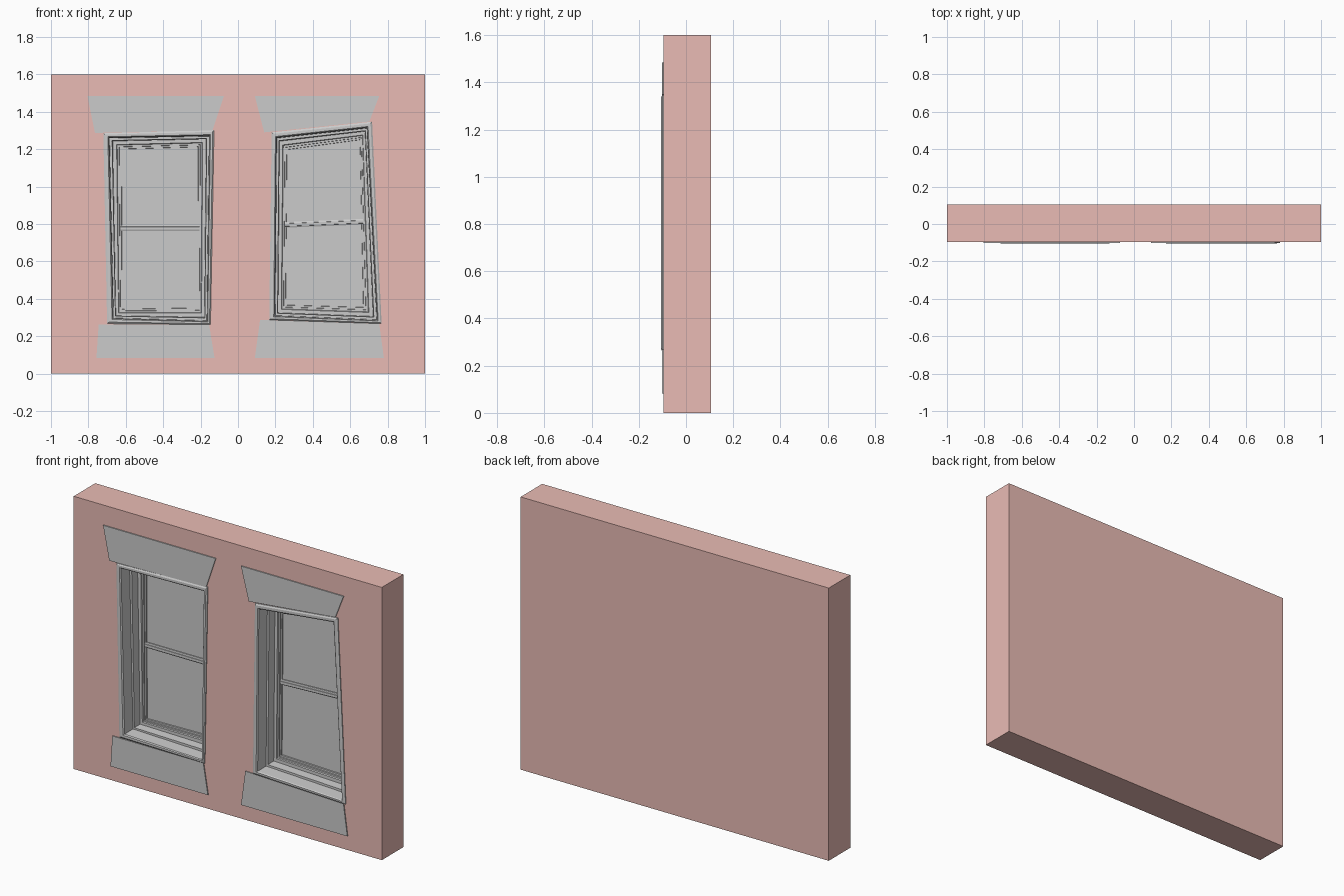
import bpy, bmesh
from mathutils import Vector

if "Cube" in bpy.data.objects:
    bpy.data.objects.remove(bpy.data.objects["Cube"])


def make_object(name, bm):
    bmesh.ops.recalc_face_normals(bm, faces=bm.faces[:])
    mesh = bpy.data.meshes.new(name)
    bm.to_mesh(mesh)
    bm.free()
    obj = bpy.data.objects.new(name, mesh)
    bpy.context.collection.objects.link(obj)
    return obj


def loft(name, rings):
    """Skin a stack of equal-sized rings and cap both ends."""
    bm = bmesh.new()
    loops = [[bm.verts.new(p) for p in ring] for ring in rings]
    n = len(loops[0])
    for a, b in zip(loops, loops[1:]):
        for i in range(n):
            j = (i + 1) % n
            bm.faces.new((a[i], a[j], b[j], b[i]))
    bm.faces.new(loops[0])
    bm.faces.new(loops[-1])
    return make_object(name, bm)


def slab(name, outline, y0, y1):
    return loft(name, [[(x, y, z) for x, z in outline] for y in (y0, y1)])


def ring_at(quads, s, y):
    """Crooked outline between outer edge (0), opening (1) and glass (2)."""
    k = min(int(s), 1)
    pts = [Vector(a).lerp(Vector(b), s - k) for a, b in zip(quads[k], quads[k + 1])]
    return [(p.x, y, p.y) for p in pts]


# Stepped frame section: position between outlines, depth; ends at the pane
PROFILE = [(.6, .05), (.6, -.088), (0, -.088), (0, -.1), (.3, -.105), (.8, -.105),
           (1, -.099), (1.05, -.025), (1.25, -.025), (1.3, .025), (1.6, .025),
           (1.65, .032), (1.8, .032), (1.82, .038), (1.98, .038), (2, .045)]

# Outlines: top left, top right, bottom right, bottom left
WINDOWS = {
    "left": dict(
        quads=[[(-.72, 1.285), (-.128, 1.302), (-.147, .262), (-.7, .267)],
               [(-.69, 1.262), (-.152, 1.272), (-.165, .28), (-.667, .295)],
               [(-.622, 1.2), (-.213, 1.212), (-.215, .352), (-.62, .345)]],
        lintel=[(-.805, 1.484), (-.075, 1.484), (-.137, 1.3), (-.765, 1.287)],
        sill=[(-.745, .264), (-.155, .264), (-.125, .083), (-.757, .083)],
        bar=(.778, .778)),
    "right": dict(
        quads=[[(.18, 1.29), (.717, 1.347), (.768, .267), (.167, .287)],
               [(.205, 1.262), (.69, 1.315), (.745, .285), (.197, .308)],
               [(.262, 1.197), (.652, 1.25), (.67, .355), (.255, .367)]],
        lintel=[(.09, 1.484), (.755, 1.484), (.702, 1.348), (.14, 1.29)],
        sill=[(.118, .288), (.755, .267), (.78, .083), (.09, .083)],
        bar=(.795, .812)),
}

# Brick wall block
wall = slab("wall", [(-1, 0), (1, 0), (1, 1.6), (-1, 1.6)], -.095, .105)
brick = bpy.data.materials.new("brick")
brick.diffuse_color = (.82, .5, .46, 1)
brick.use_nodes = True
brick.node_tree.nodes["Principled BSDF"].inputs["Base Color"].default_value = brick.diffuse_color
wall.data.materials.append(brick)

for side, w in WINDOWS.items():
    quads = w["quads"]

    # Pocket in the wall
    cutter = loft(side + "_cutter", [ring_at(quads, .5, y) for y in (-.2, .055)])
    cutter.hide_render = True
    mod = wall.modifiers.new(side, 'BOOLEAN')
    mod.object = cutter
    mod.solver = 'EXACT'
    bpy.context.view_layer.objects.active = wall
    bpy.ops.object.modifier_apply(modifier=mod.name)
    bpy.data.objects.remove(cutter)

    # Stepped frame with pane
    loft(side + "_window_frame", [ring_at(quads, s, y) for s, y in PROFILE])

    # Stone lintel and sill
    slab(side + "_lintel", w["lintel"], -.101, -.09)
    slab(side + "_sill", w["sill"], -.101, -.09)

    # Meeting rail across the pane, with a raised centre strip
    tl, tr, br, bl = quads[2]
    za, zb = w["bar"]
    xa, xb = (tl[0] + bl[0]) / 2 - .008, (tr[0] + br[0]) / 2 + .008
    loft(side + "_meeting_rail",
         [[(xa, y, za + h), (xb, y, zb + h), (xb, y, zb - h), (xa, y, za - h)]
          for h, y in ((.015, .048), (.015, .037), (.008, .034), (.007, .03))])
